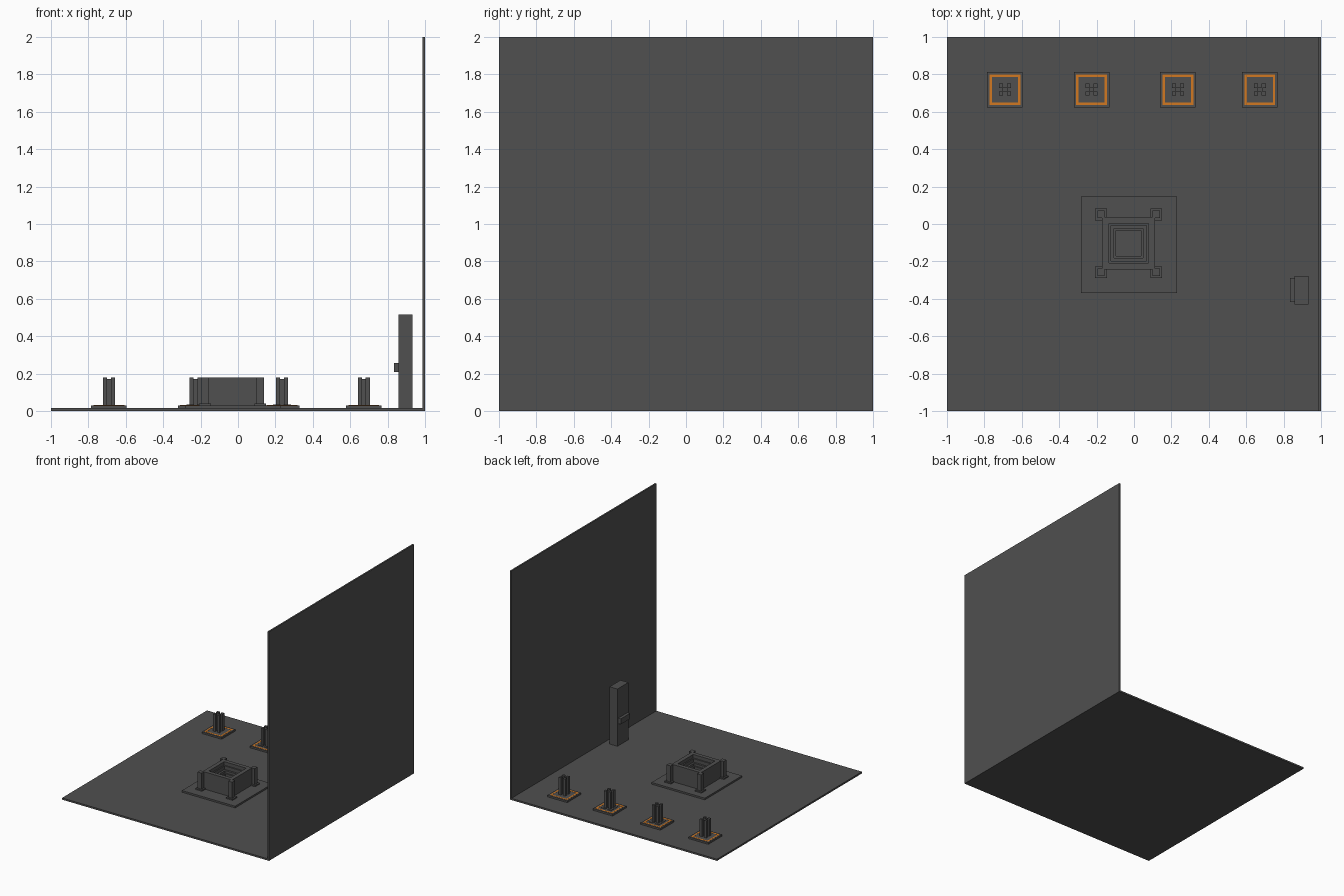
import bpy, bmesh

if "Cube" in bpy.data.objects:
    bpy.data.objects.remove(bpy.data.objects["Cube"])


def material(name, rgb):
    m = bpy.data.materials.new(name)
    m.diffuse_color = (*rgb, 1)
    m.use_nodes = True
    m.node_tree.nodes["Principled BSDF"].inputs["Base Color"].default_value = m.diffuse_color
    return m


GREY = material("dark_grey", (0.08, 0.08, 0.08))
ORANGE = material("orange", (0.65, 0.19, 0.015))


def finish(bm, name, mat):
    bmesh.ops.recalc_face_normals(bm, faces=bm.faces)
    me = bpy.data.meshes.new(name)
    bm.to_mesh(me)
    bm.free()
    me.materials.append(mat)
    ob = bpy.data.objects.new(name, me)
    bpy.context.collection.objects.link(ob)
    return ob


def box(name, x0, x1, y0, y1, z0, z1, mat=GREY):
    bm = bmesh.new()
    bmesh.ops.create_cube(bm, size=1)
    for v in bm.verts:
        v.co = ((x0 + x1) / 2 + v.co.x * (x1 - x0),
                (y0 + y1) / 2 + v.co.y * (y1 - y0),
                (z0 + z1) / 2 + v.co.z * (z1 - z0))
    return finish(bm, name, mat)


def block(name, x, y, half, z0, z1, mat=GREY):
    return box(name, x - half, x + half, y - half, y + half, z0, z1, mat)


def square_loft(name, x, y, rings, mat, closed=False):
    """Skin square rings given as (half size, z); cap the ends or close the loop."""
    bm = bmesh.new()
    loops = [[bm.verts.new((x + sx * h, y + sy * h, z))
              for sx, sy in ((-1, -1), (1, -1), (1, 1), (-1, 1))] for h, z in rings]
    pairs = list(zip(loops, loops[1:]))
    if closed:
        pairs.append((loops[-1], loops[0]))
    else:
        bm.faces.new(loops[0])
        bm.faces.new(loops[-1])
    for a, b in pairs:
        for i in range(4):
            j = (i + 1) % 4
            bm.faces.new((a[i], a[j], b[j], b[i]))
    return finish(bm, name, mat)


# floor and side wall
box("floor", -1, 1, -1, 1, 0, 0.015)
box("wall", 0.986, 1, -1, 1, 0, 2)

# central platform with a hollow stepped basin
block("platform", -0.027, -0.111, 0.257, 0.015, 0.03)
CX, CY = -0.029, -0.103
square_loft("basin", CX, CY,
            [(0.141, 0.03), (0.141, 0.18), (0.106, 0.18), (0.106, 0.15), (0.095, 0.15),
             (0.095, 0.12), (0.078, 0.12), (0.078, 0.10), (0.067, 0.10), (0.067, 0.07)], GREY)

# corner posts of the basin
for sx in (-1, 1):
    for sy in (-1, 1):
        px, py = CX + sx * 0.148, CY + sy * 0.155
        block("basin_post_foot", px, py, 0.032, 0.03, 0.04)
        block("basin_post", px, py, 0.019, 0.04, 0.18)

# row of four pedestals, each with an orange border and a clustered column
Y = 0.718
for x, wide in ((-0.69, False), (-0.227, True), (0.235, True), (0.673, False)):
    block("pedestal_base", x, Y, 0.095, 0.015, 0.03)
    square_loft("pedestal_border", x, Y,
                [(0.082, 0.029), (0.082, 0.0312), (0.069, 0.0312), (0.069, 0.029)],
                ORANGE, closed=True)
    block("column_core", x, Y, 0.013, 0.03, 0.172)
    for sx in (-1, 1):
        for sy in (-1, 1):
            block("column_post", x + sx * 0.021, Y + sy * 0.021, 0.011, 0.03, 0.18)
            if wide:
                block("column_foot", x + sx * 0.028, Y + sy * 0.028, 0.02, 0.03, 0.034)

# upright cabinet beside the wall, with a small ledge
box("cabinet", 0.858, 0.934, -0.43, -0.279, 0.015, 0.515)
box("cabinet_ledge", 0.833, 0.858, -0.418, -0.29, 0.209, 0.257)
